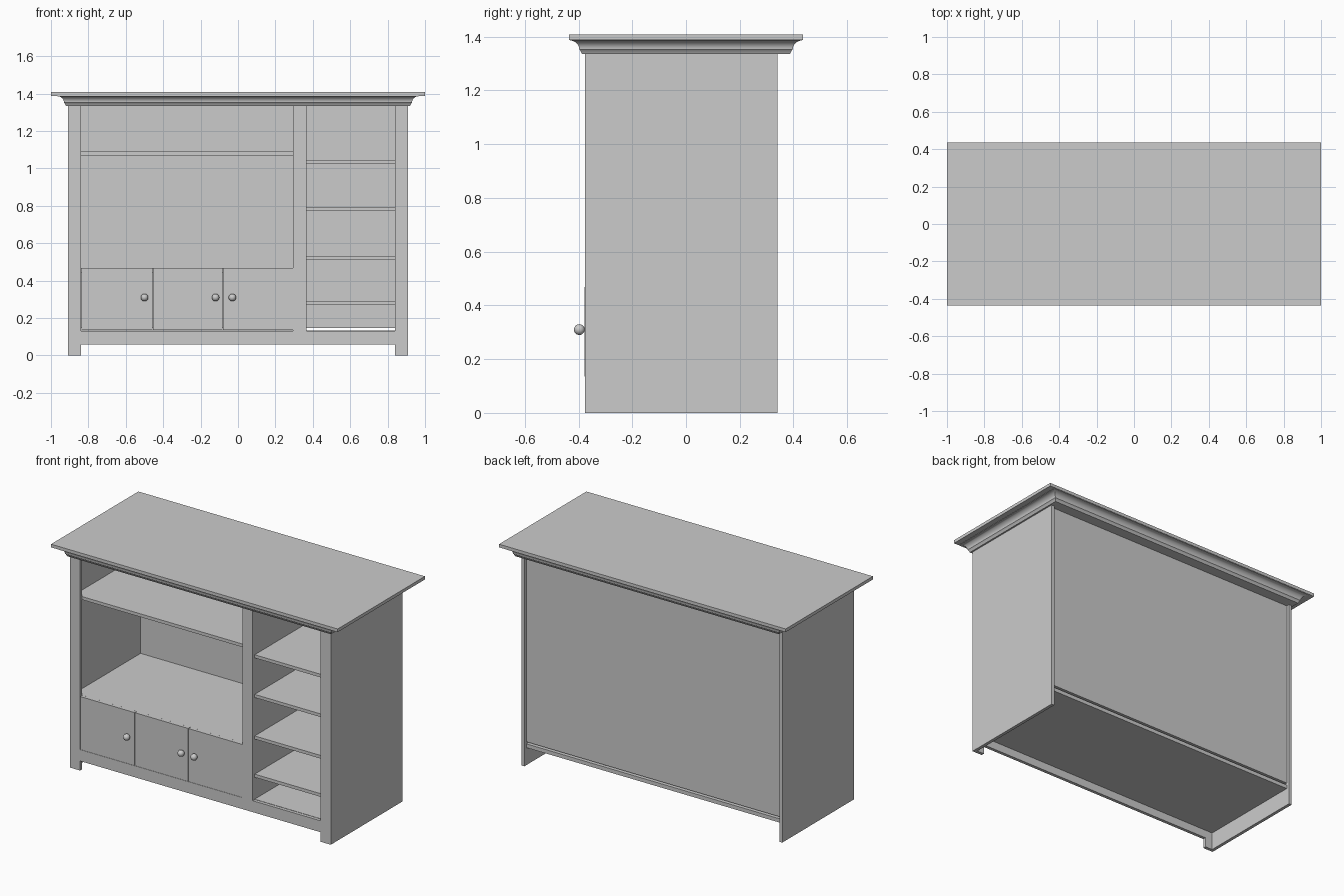
import bpy, bmesh, math

if "Cube" in bpy.data.objects:
    bpy.data.objects.remove(bpy.data.objects["Cube"])


def box(name, x, y, z):
    """Axis-aligned board given (min, max) on each axis."""
    bm = bmesh.new()
    bmesh.ops.create_cube(bm, size=1)
    for v in bm.verts:
        v.co = [r[0] if c < 0 else r[1] for c, r in zip(v.co, (x, y, z))]
    me = bpy.data.meshes.new(name)
    bm.to_mesh(me)
    bm.free()
    ob = bpy.data.objects.new(name, me)
    bpy.context.collection.objects.link(ob)
    return ob


def smooth(ob):
    bpy.ops.object.select_all(action='DESELECT')
    ob.select_set(True)
    bpy.context.view_layer.objects.active = ob
    bpy.ops.object.shade_smooth_by_angle(angle=math.radians(30))


FRONT, FRAME, BACK = -0.375, -0.355, 0.34
TOP = 1.335

# Side panels and face-frame legs, mirrored left and right
for side, s in (("left", -1), ("right", 1)):
    box(side + "_side_panel", sorted((s * 0.89, s * 0.91)), (FRAME, BACK), (0, TOP))
    box(side + "_front_stile", sorted((s * 0.84, s * 0.91)), (FRONT, FRAME), (0, TOP))

# Remaining face frame
box("bottom_rail", (-0.84, 0.84), (FRONT, FRAME), (0.06, 0.132))
box("centre_stile", (0.295, 0.365), (FRONT, FRAME), (0.132, TOP))

# Carcass: floor, back (a narrow gap is left above the floor), divider
box("floor_board", (-0.89, 0.89), (FRAME, 0.32), (0.11, 0.134))
box("back_panel", (-0.89, 0.89), (0.30, 0.32), (0.147, TOP))
box("divider", (0.345, 0.365), (FRAME, 0.30), (0.134, TOP))

# Shelves
box("cupboard_top", (-0.89, 0.345), (FRAME, 0.30), (0.445, 0.468))
box("upper_shelf", (-0.89, 0.345), (FRAME, 0.30), (1.07, 1.09))
for i, z in enumerate((0.272, 0.513, 0.775, 1.025)):
    box(f"side_shelf_{i + 1}", (0.365, 0.89), (FRAME, 0.30), (z, z + 0.02))

# Doors with round knobs
doors = ((-0.836, -0.458, -0.50), (-0.454, -0.084, -0.12), (-0.080, 0.295, -0.03))
for i, (x0, x1, knob_x) in enumerate(doors):
    box(f"door_{i + 1}", (x0, x1), (-0.378, -0.357), (0.135, 0.469))
    bpy.ops.mesh.primitive_uv_sphere_add(segments=24, ring_count=16, radius=0.02,
                                         location=(knob_x, -0.397, 0.31))
    bpy.context.object.name = f"knob_{i + 1}"
    smooth(bpy.context.object)

# Crown moulding: straight fillet then concave cove, swept round a rectangle
profile = [(0.0, 1.335), (0.006, 1.348)]
for k in range(9):
    a = math.pi / 2 * k / 8
    profile.append((0.010 + 0.035 * (1 - math.cos(a)), 1.352 + 0.034 * math.sin(a)))
profile.append((0.045, 1.39))
bm = bmesh.new()
rings = [[bm.verts.new((sx * (0.92 + o), sy * (0.387 + o), z))
          for sx, sy in ((-1, -1), (1, -1), (1, 1), (-1, 1))] for o, z in profile]
for lo, hi in zip(rings, rings[1:]):
    for i in range(4):
        j = (i + 1) % 4
        bm.faces.new((lo[i], lo[j], hi[j], hi[i]))
bm.faces.new(rings[0][::-1])
bm.faces.new(rings[-1])
me = bpy.data.meshes.new("crown_moulding")
bm.to_mesh(me)
bm.free()
crown = bpy.data.objects.new("crown_moulding", me)
bpy.context.collection.objects.link(crown)
smooth(crown)

# Top slab
box("top_slab", (-1, 1), (-0.435, 0.435), (1.388, 1.408))
